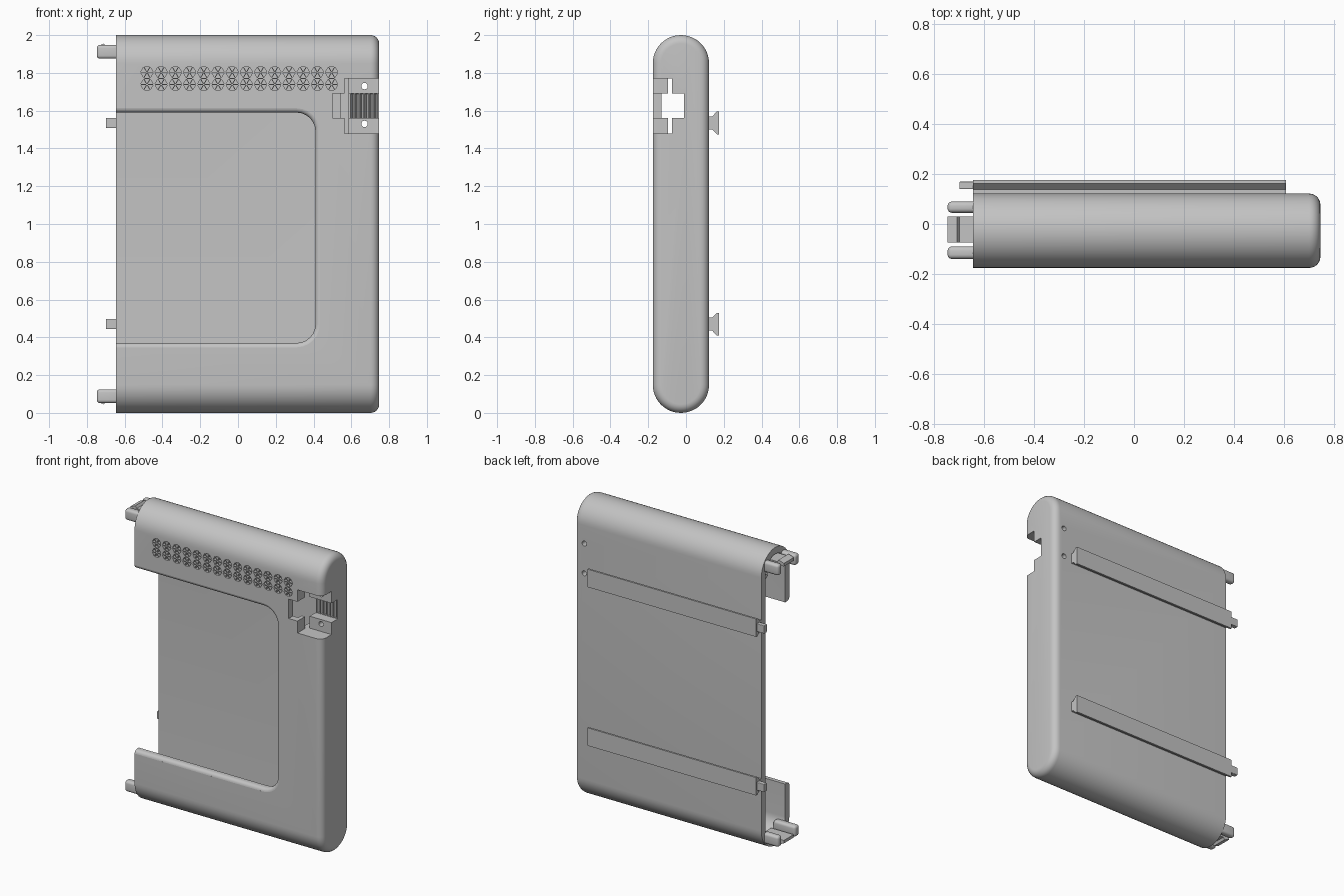
import bpy, bmesh
from math import sin, cos, pi, radians

cube = bpy.data.objects.get("Cube")
if cube:
    bpy.data.objects.remove(cube, do_unlink=True)

grey = bpy.data.materials.new("plain grey")
grey.use_nodes = True
colour = (0.55, 0.55, 0.55, 1)
grey.diffuse_color = colour
grey.node_tree.nodes["Principled BSDF"].inputs["Base Color"].default_value = colour

MID, R = -0.027, 0.149          # centre depth and radius of the rounded shell
FRONT, BACK = MID - R, MID + R
OPEN, END = -0.645, 0.7475      # open and closed ends of the shell
WALL, FILLET = 0.045, 0.045


def make(name, lofts):
    """One object from closed lofts, each a list of matching rings."""
    bm = bmesh.new()
    for rings in lofts:
        loops = [[bm.verts.new(p) for p in ring] for ring in rings]
        n = len(loops[0])
        for a, b in zip(loops, loops[1:]):
            for i in range(n):
                j = (i + 1) % n
                bm.faces.new((a[i], a[j], b[j], b[i]))
        bm.faces.new(loops[0])
        bm.faces.new(loops[-1])
    bmesh.ops.recalc_face_normals(bm, faces=bm.faces)
    mesh = bpy.data.meshes.new(name)
    bm.to_mesh(mesh)
    bm.free()
    mesh.materials.append(grey)
    ob = bpy.data.objects.new(name, mesh)
    bpy.context.collection.objects.link(ob)
    return ob


def along_x(pts, a, b):
    return [[(x, y, z) for y, z in pts] for x in (a, b)]


def along_y(pts, a, b):
    return [[(x, y, z) for x, z in pts] for y in (a, b)]


def along_z(pts, a, b):
    return [[(x, y, z) for x, y in pts] for z in (a, b)]


def box(x0, x1, y0, y1, z0, z1):
    return along_x([(y0, z0), (y1, z0), (y1, z1), (y0, z1)], x0, x1)


def circle(cx, cz, r, n, start=0):
    return [(cx + r * cos(start + 2 * pi * i / n), cz + r * sin(start + 2 * pi * i / n))
            for i in range(n)]


def activate(ob):
    bpy.ops.object.select_all(action='DESELECT')
    ob.select_set(True)
    bpy.context.view_layer.objects.active = ob


def combine(ob, tool, operation):
    activate(ob)
    mod = ob.modifiers.new(tool.name, 'BOOLEAN')
    mod.operation, mod.solver, mod.object = operation, 'EXACT', tool
    bpy.ops.object.modifier_apply(modifier=mod.name)
    bpy.data.objects.remove(tool, do_unlink=True)


def smooth(ob):
    activate(ob)
    bpy.ops.object.shade_smooth_by_angle(angle=radians(30))


def bevel(ob, width):
    activate(ob)
    mod = ob.modifiers.new("Bevel", 'BEVEL')
    mod.width, mod.segments = width, 4
    bpy.ops.object.modifier_apply(modifier=mod.name)


# Shell: stadium section, rounded at the closed end, hollow from the open end
def stadium(x, inset):
    r, n, pts = R - inset, 24, []
    for zc, start in ((2 - R, 0), (R, pi)):
        for i in range(n + 1):
            t = start + pi * i / n
            pts.append((x, MID + r * cos(t), zc + r * sin(t)))
    return pts


arc = [pi / 2 * i / 6 for i in range(7)]
rings = [stadium(END - WALL, WALL), stadium(OPEN, WALL), stadium(OPEN, 0)]
rings += [stadium(END - FILLET + FILLET * sin(t), FILLET * (1 - cos(t))) for t in arc]
shell = make("shell", [rings])

# Block behind the connector recess
combine(shell, make("connector_block",
                    [box(0.54, 0.72, -0.15, 0.1, 1.45, 1.80)]), 'UNION')


# Front window with rounded corners and a rounded rim
def window_ring(y, d):
    x, lo, hi, r = 0.41 + d, 0.37 - d, 1.59 + d, 0.1 + d
    pts = [(-0.9, y, hi), (-0.9, y, lo)]
    for zc, start in ((lo + r, -pi / 2), (hi - r, 0)):
        pts += [(x - r + r * cos(start + t), y, zc + r * sin(start + t)) for t in arc]
    return pts


rim = 0.025
rings = [window_ring(-0.06, 0)]
rings += [window_ring(FRONT + rim - rim * sin(t * 0.95), rim * (1 - cos(t * 0.95))) for t in arc]
rings.append(window_ring(-0.3, rim * (1 - cos(arc[-1] * 0.95))))
combine(shell, make("window_cutter", [rings]), 'DIFFERENCE')

# Vents: two rows of hexagons, each made of six triangles
holes = []
for row_z in (1.803, 1.739):
    for col in range(14):
        hx = -0.482 + col * 0.0752
        for k in range(6):
            t = pi / 6 + k * pi / 3
            tri = circle(hx + 0.021 * cos(t), row_z + 0.021 * sin(t), 0.0165, 3, t + pi)
            holes.append(along_y(tri, -0.3, -0.08))
combine(shell, make("vent_cutter", holes), 'DIFFERENCE')

# Connector recess, cable gap, contact notch, contact grooves and screw holes
grooves = []
for i in range(6):
    x = 0.605 + i * 0.025
    grooves.append(along_z([(x - 0.01, -0.011), (x + 0.01, -0.011), (x, 0.012)], 1.562, 1.688))
cuts = {
    "recess_cutter": [box(0.565, 0.9, -0.3, -0.075, 1.48, 1.77)],
    "gap_cutter": [box(0.5, 0.585, -0.095, 0.06, 1.48, 1.77)],
    "notch_cutter": [box(0.5, 0.9, -0.2, -0.01, 1.56, 1.69)],
    "groove_cutter": grooves,
    "screw_cutter": [along_y(circle(0.67, z, 0.017, 20), -0.3, 0.3) for z in (1.73, 1.53)],
}
for name, parts in cuts.items():
    combine(shell, make(name, parts), 'DIFFERENCE')
smooth(shell)

# Dovetail rails on the back, each with a locating pin
for side, zc in (("upper", 1.535), ("lower", 0.47)):
    half = [(BACK - 0.01, 0.034), (0.138, 0.034), (0.163, 0.06), (0.176, 0.06)]
    profile = [(y, zc - h) for y, h in half] + [(y, zc + h) for y, h in reversed(half)]
    make(side + "_rail", [along_x(profile, OPEN, 0.61)])
    pin = make(side + "_rail_pin", [box(-0.70, -0.6, 0.14, 0.17, zc - 0.027, zc + 0.027)])
    bevel(pin, 0.004)

# Joining pegs and hooked latch at the open end, mirrored top and bottom
for side, flip in (("upper", 1), ("lower", -1)):
    def z(v):
        return 1 + flip * v

    for place, y0, y1 in (("front", -0.14, -0.09), ("back", 0.045, 0.09)):
        peg = make(f"{side}_{place}_peg", [box(-0.7475, -0.58, y0, y1, z(0.875), z(0.948))])
        bevel(peg, 0.017)
        smooth(peg)
    hook = [(-0.58, z(0.92)), (-0.7475, z(0.92)), (-0.7475, z(0.94)), (-0.71, z(0.955)),
            (-0.70, z(0.94)), (-0.58, z(0.94))]
    make(side + "_latch", [along_y(hook, -0.075, 0.03)])
